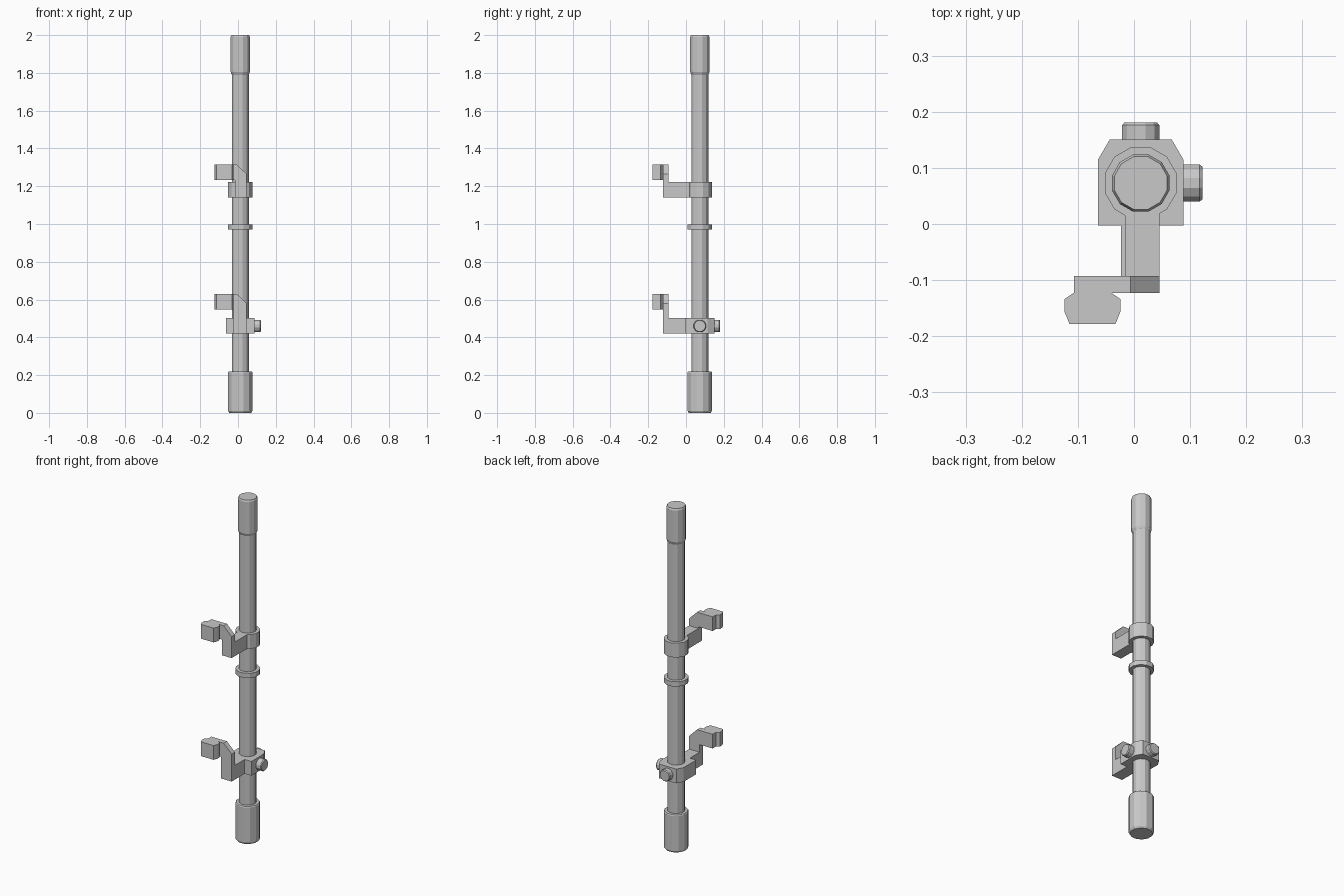
import bpy, bmesh, math
from mathutils import Matrix, Vector

cube = bpy.data.objects.get("Cube")
if cube:
    bpy.data.objects.remove(cube, do_unlink=True)

SIDES = 12
AXIS = Vector((0.012, 0.073, 0))   # centre line of the tube

metal = bpy.data.materials.new("grey metal")
metal.use_nodes = True
GREY = (0.58, 0.58, 0.58, 1)
metal.diffuse_color = GREY
metal.node_tree.nodes["Principled BSDF"].inputs["Base Color"].default_value = GREY


def finish(bm, name, matrix=Matrix()):
    bmesh.ops.recalc_face_normals(bm, faces=bm.faces)
    bm.transform(matrix)
    mesh = bpy.data.meshes.new(name)
    bm.to_mesh(mesh)
    bm.free()
    mesh.materials.append(metal)
    obj = bpy.data.objects.new(name, mesh)
    bpy.context.collection.objects.link(obj)


def lathe(name, profile, matrix):
    """Closed turned part from (radius to the flat, height) pairs."""
    bm = bmesh.new()
    rings = []
    for radius, h in profile:
        r = radius / math.cos(math.pi / SIDES)
        angles = [(i + 0.5) * math.tau / SIDES for i in range(SIDES)]
        rings.append([bm.verts.new((r * math.cos(a), r * math.sin(a), h)) for a in angles])
    for low, high in zip(rings, rings[1:]):
        for i in range(SIDES):
            j = (i + 1) % SIDES
            bm.faces.new((low[i], low[j], high[j], high[i]))
    bm.faces.new(rings[0])
    bm.faces.new(rings[-1])
    finish(bm, name, matrix)


def prism(name, outline, start, end, upright=True):
    """Extrude an outline: (x, y) along z if upright, else (x, z) along y."""
    bm = bmesh.new()
    place = (lambda a, b, d: (a, b, d)) if upright else (lambda a, b, d: (a, d, b))
    face = bm.faces.new([bm.verts.new(place(a, b, start)) for a, b in outline])
    extruded = bmesh.ops.extrude_face_region(bm, geom=[face])["geom"]
    verts = [v for v in extruded if isinstance(v, bmesh.types.BMVert)]
    bmesh.ops.translate(bm, verts=verts, vec=place(0, 0, end - start))
    finish(bm, name)


def box_outline(x0, x1, y0, y1):
    return [(x0, y0), (x1, y0), (x1, y1), (x0, y1)]


# Main tube, with end pieces and collar
on_axis = Matrix.Translation(AXIS)
lathe("tube", [(0.045, 0.2), (0.045, 1.82)], on_axis)
lathe("eyepiece", [(0.058, 0), (0.064, 0.01), (0.064, 0.215), (0.061, 0.22)], on_axis)
lathe("objective", [(0.045, 1.79), (0.051, 1.805), (0.051, 1.99), (0.047, 2.0)], on_axis)
lathe("collar", [(0.064, 0.97), (0.064, 0.998)], on_axis)


# Offset arm, post and rail clamp shared by both mounts
def bracket(name, z, left_x):
    top = z + 0.21 if name == "lower" else z + 0.175
    under = top - 0.083
    prism(name + "_arm", box_outline(left_x, 0.045, -0.1, 0.03), z, z + 0.083)
    post = [(left_x, z), (0.045, z), (0.045, top - 0.05), (-0.006, top),
            (-0.107, top), (-0.107, under), (left_x, under)]
    prism(name + "_post", post, -0.123, -0.093, upright=False)
    half = [(0.034, -0.123), (0.05, -0.134), (0.05, -0.156), (0.041, -0.178)]
    clamp = [(-0.074 + x, y) for x, y in half]
    clamp += [(-0.074 - x, y) for x, y in reversed(half)]
    prism(name + "_clamp", clamp, under, top)


bracket("upper", 1.14, -0.016)
bracket("lower", 0.42, -0.023)

# Upper ring and lower adjustment block
lathe("upper_ring", [(0.064, 1.14), (0.064, 1.223)], on_axis)
block = [(-0.064, -0.003), (0.088, -0.003), (0.088, 0.115), (0.067, 0.151),
         (-0.043, 0.151), (-0.064, 0.115)]
prism("adjustment_block", block, 0.42, 0.503)

# Adjustment knobs on the left side and the back
knob = [(0.033, -0.01), (0.033, 0.027), (0.029, 0.032)]
lathe("left_knob", knob,
      Matrix.Translation((0.09, 0.073, 0.46)) @ Matrix.Rotation(math.pi / 2, 4, "Y"))
lathe("back_knob", knob,
      Matrix.Translation((0.012, 0.149, 0.46)) @ Matrix.Rotation(-math.pi / 2, 4, "X"))
